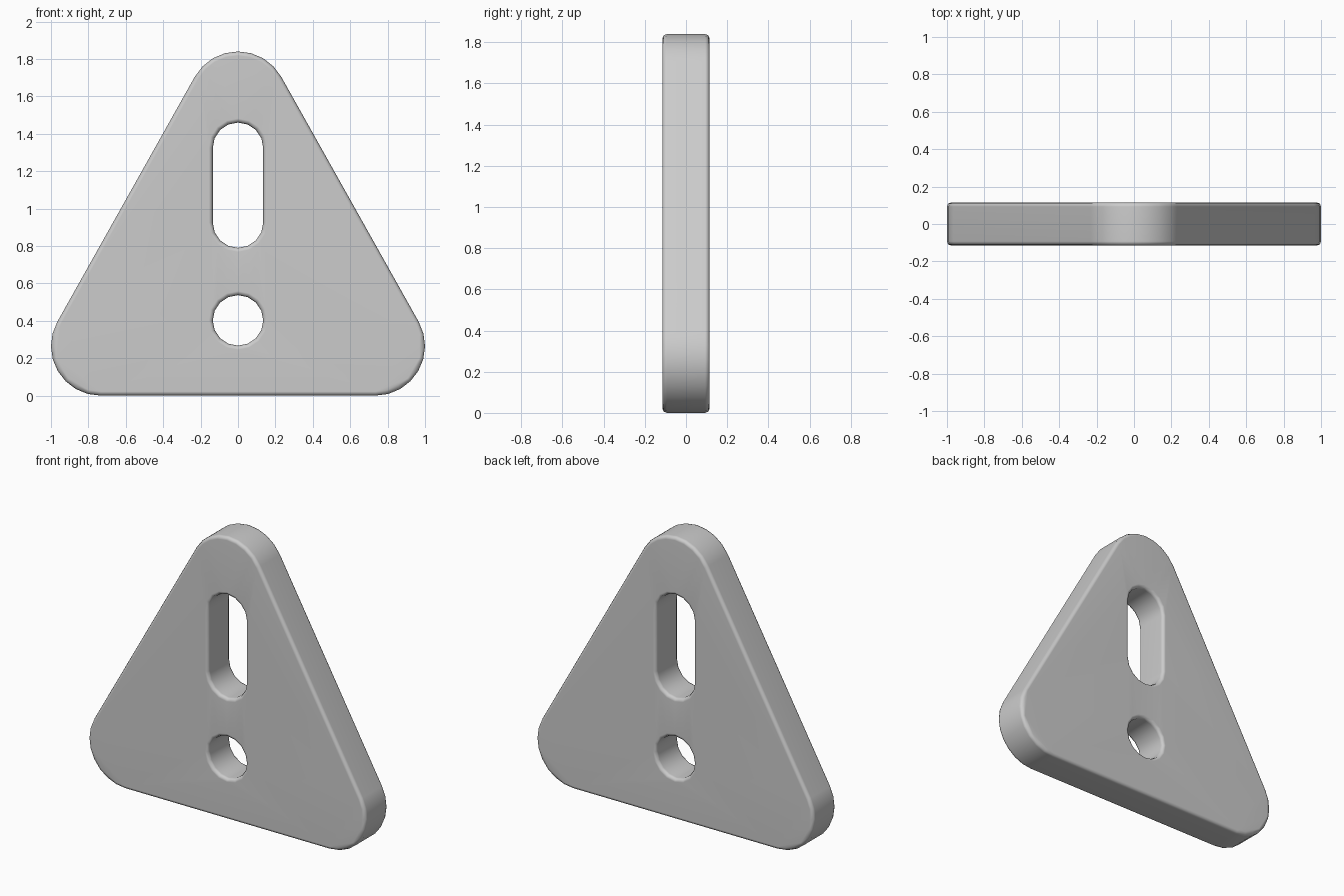
import bpy, bmesh
from math import sin, cos, radians, atan2, pi

if "Cube" in bpy.data.objects:
    bpy.data.objects.remove(bpy.data.objects["Cube"])

HALF = 0.115      # half thickness
B = 0.022         # rounded edge size
R = 0.265         # corner radius
HOLE = 0.135      # hole radius
SEG = 8           # segments per arc


def outline(arcs, radius):
    """Closed loop of (x, z) made of arcs (cx, cz, start, end) joined by straight lines."""
    pts = []
    for cx, cz, a0, a1 in arcs:
        for i in range(SEG + 1):
            a = a0 + (a1 - a0) * i / SEG
            pts.append((cx + radius * cos(a), cz + radius * sin(a)))
    clean = []
    for p in pts:
        if not clean or abs(p[0] - clean[-1][0]) + abs(p[1] - clean[-1][1]) > 1e-5:
            clean.append(p)
    if abs(clean[0][0] - clean[-1][0]) + abs(clean[0][1] - clean[-1][1]) < 1e-5:
        clean.pop()
    return clean


# Rounded triangle, slot and round hole
tx, tz, top = 1 - R, R, 1.84 - R
slope = atan2(tx, top - tz)       # direction of the right side's normal
plate = [(tx, tz, -pi / 2, slope), (0, top, slope, pi - slope),
         (-tx, tz, pi - slope, 3 * pi / 2)]
slot = [(0, 1.325, 0, pi), (0, 0.925, pi, 2 * pi)]
hole = [(0, 0.402, 0, pi), (0, 0.402, pi, 2 * pi)]

# Edge profile across the thickness: (inset, y)
front = [(B * (1 - sin(radians(a))), -HALF + B * (1 - cos(radians(a)))) for a in (0, 45, 90)]
profile = front + [(i, -y) for i, y in reversed(front)]

bm = bmesh.new()
cap_edges = ([], [])
for arcs, radius, sign in ((plate, R, -1), (slot, HOLE, 1), (hole, HOLE, 1)):
    rings = [[bm.verts.new((x, y, z)) for x, z in outline(arcs, radius + sign * inset)]
             for inset, y in profile]
    n = len(rings[0])
    for a, b in zip(rings, rings[1:]):
        for i in range(n):
            j = (i + 1) % n
            bm.faces.new((a[i], a[j], b[j], b[i]))
    for edges, ring in zip(cap_edges, (rings[0], rings[-1])):
        edges += [bm.edges.get((ring[i], ring[(i + 1) % n])) for i in range(n)]

# Front and back faces
for edges, ny in zip(cap_edges, (-1, 1)):
    bmesh.ops.triangle_fill(bm, edges=edges, use_beauty=True, normal=(0, ny, 0))
bmesh.ops.recalc_face_normals(bm, faces=bm.faces[:])

mesh = bpy.data.meshes.new("triangle_plate")
bm.to_mesh(mesh)
bm.free()
obj = bpy.data.objects.new("triangle_plate", mesh)
bpy.context.collection.objects.link(obj)
bpy.context.view_layer.objects.active = obj
obj.select_set(True)
bpy.ops.object.shade_smooth_by_angle(angle=radians(50))
weighted = obj.modifiers.new("flat_faces", 'WEIGHTED_NORMAL')
weighted.keep_sharp = True
